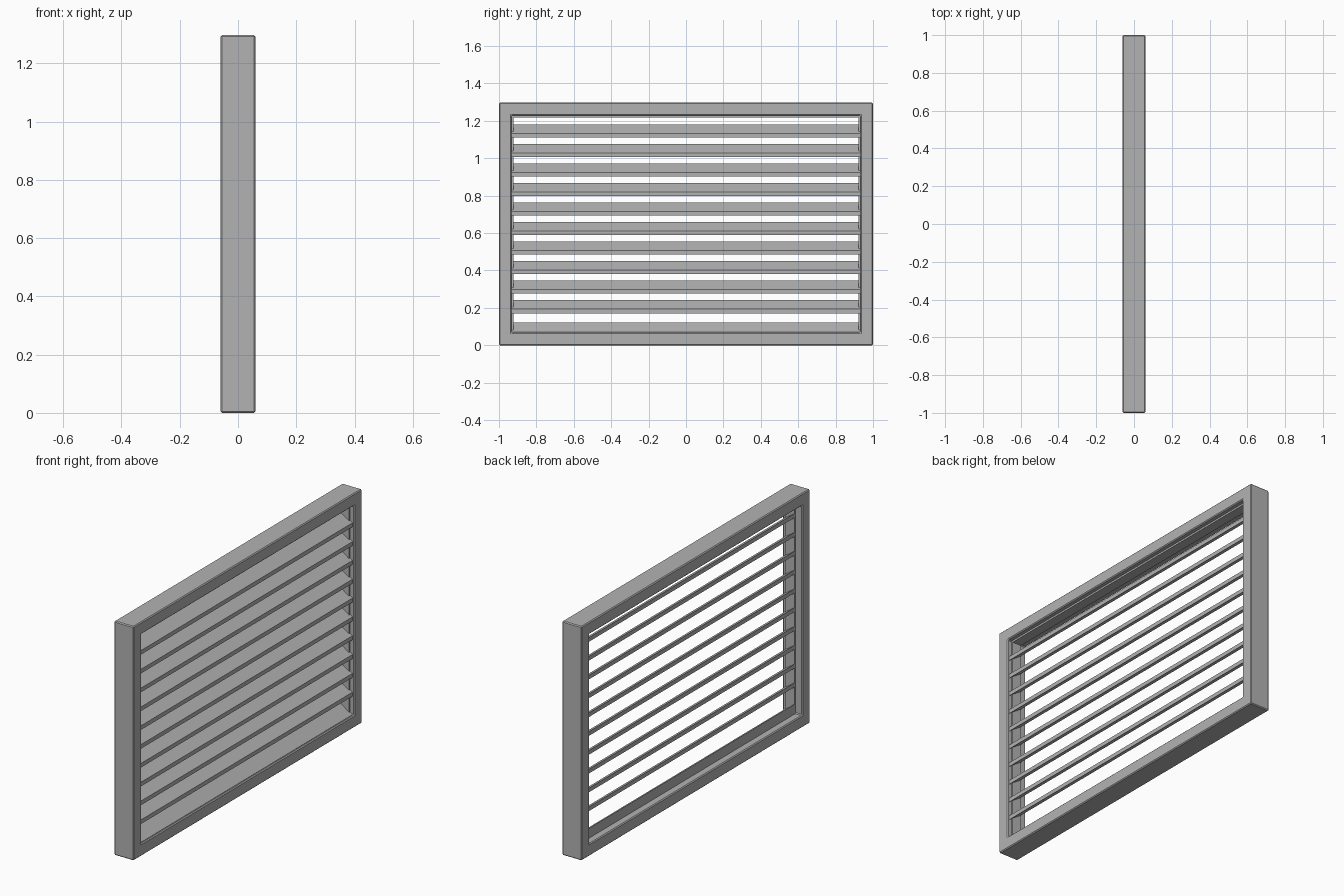
import bpy
import bmesh

if "Cube" in bpy.data.objects:
    bpy.data.objects.remove(bpy.data.objects["Cube"])

W, H, D = 1.0, 1.297, 0.06      # half width, height, half depth
BAR = 0.068                     # frame bar width
LIP = 0.01                      # inner lining thickness
X0, X1 = -0.02, 0.05            # depth range of slats

grey = bpy.data.materials.new("dark_grey")
grey.diffuse_color = (0.45, 0.45, 0.45, 1)
grey.use_nodes = True
grey.node_tree.nodes["Principled BSDF"].inputs["Base Color"].default_value = grey.diffuse_color


def make(name, verts, faces, bevel=0):
    me = bpy.data.meshes.new(name)
    me.from_pydata(verts, [], faces)
    me.materials.append(grey)
    bm = bmesh.new()
    bm.from_mesh(me)
    bmesh.ops.recalc_face_normals(bm, faces=bm.faces)
    bm.to_mesh(me)
    bm.free()
    ob = bpy.data.objects.new(name, me)
    bpy.context.collection.objects.link(ob)
    if bevel:
        m = ob.modifiers.new("bevel", 'BEVEL')
        m.width = bevel
        m.segments = 1
        m.limit_method = 'ANGLE'
    return ob


def ring(name, x0, x1, outset, thick, bevel=0):
    """Rectangular ring in the YZ plane, inset from the outer outline."""
    verts = []
    for x in (x0, x1):
        for o in (outset, outset + thick):
            w = W - o
            verts += [(x, -w, o), (x, w, o), (x, w, H - o), (x, -w, H - o)]
    faces = []
    for i in range(4):
        j = (i + 1) % 4
        faces += [(i, i + 4, j + 4, j),
                  (i + 8, j + 8, j + 12, i + 12),
                  (i, j, j + 8, i + 8),
                  (i + 4, i + 12, j + 12, j + 4)]
    return make(name, verts, faces, bevel)


def prism(name, profile, half):
    """Extrude an XZ profile along Y."""
    n = len(profile)
    verts = [(x, y, z) for y in (-half, half) for x, z in profile]
    faces = [tuple(range(n)), tuple(range(2 * n - 1, n - 1, -1))]
    faces += [(i, i + n, (i + 1) % n + n, (i + 1) % n) for i in range(n)]
    return make(name, verts, faces)


# Outer frame and the thin lining inside it
ring("outer_frame", -D, D, 0, BAR, 0.005)
ring("inner_lining", X0, 0.035, BAR - 0.003, LIP + 0.003)

# Sloping slats
half = W - BAR + 0.002
for i in range(10):
    z = 1.18 - i * 0.1043
    prism(f"slat_{i + 1}", [(X0, z), (X0, z - 0.023),
                            (X1, z - 0.07), (X1, z - 0.047)], half)

# Sloping sill at the bottom
prism("bottom_sill", [(X0, 0.123), (X0, 0.06), (X1, 0.06), (X1, 0.07)], half)
